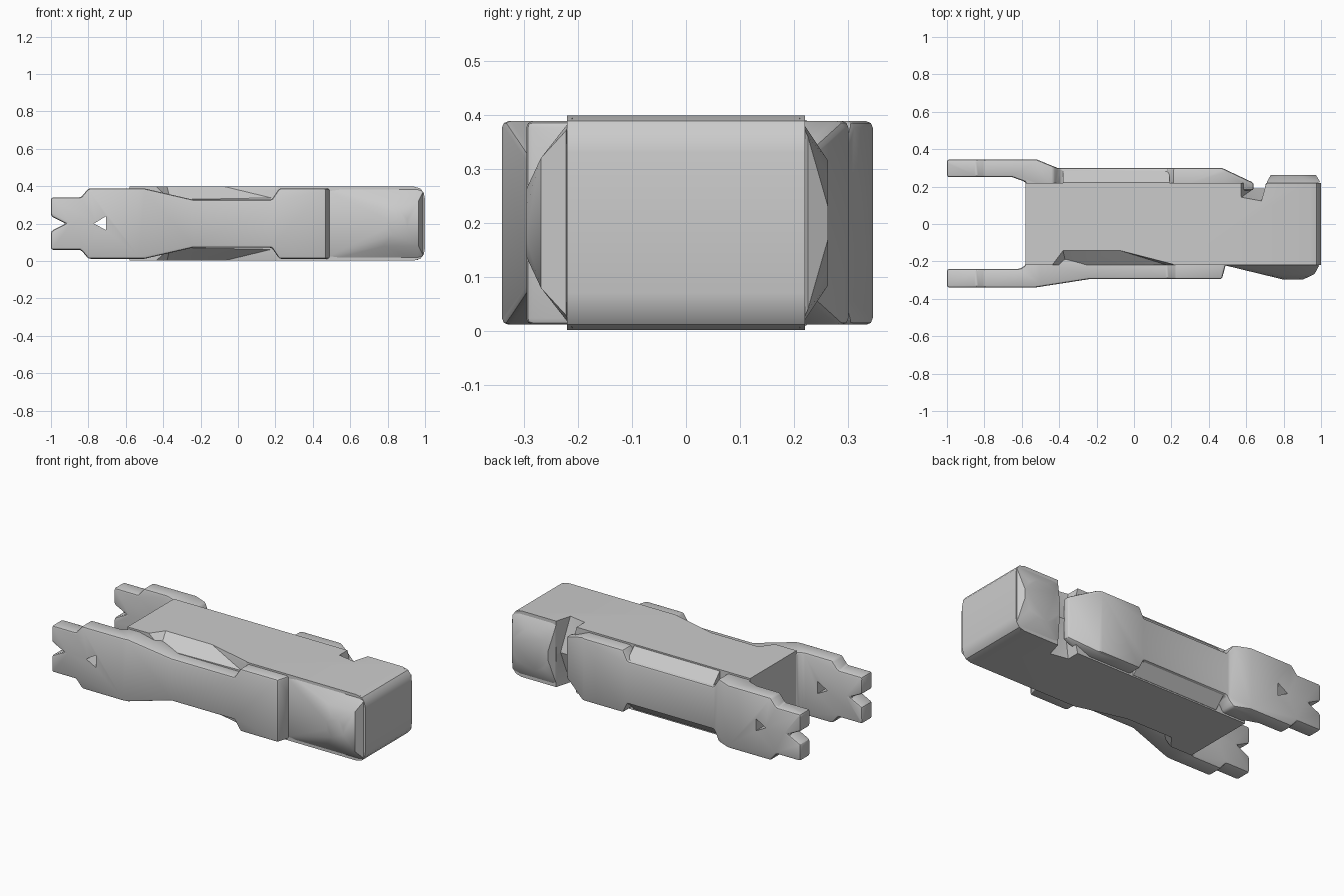
import bpy, bmesh
from mathutils import Vector

old = bpy.data.objects.get("Cube")
if old:
    bpy.data.objects.remove(old, do_unlink=True)

grey = bpy.data.materials.new("plain grey")
grey.use_nodes = True
COLOUR = (0.6, 0.6, 0.6, 1)
grey.diffuse_color = COLOUR
grey.node_tree.nodes["Principled BSDF"].inputs["Base Color"].default_value = COLOUR


def finish(bm, name):
    bmesh.ops.recalc_face_normals(bm, faces=bm.faces)
    mesh = bpy.data.meshes.new(name)
    bm.to_mesh(mesh)
    bm.free()
    mesh.materials.append(grey)
    obj = bpy.data.objects.new(name, mesh)
    bpy.context.collection.objects.link(obj)
    return obj


def prism(name, outline, axis, lo, hi):
    """Extrude a 2D outline along the given axis, from lo to hi."""
    bm = bmesh.new()
    def place(p):
        co = list(p)
        co.insert(axis, lo)
        return bm.verts.new(co)
    face = bm.faces.new([place(p) for p in outline])
    grown = bmesh.ops.extrude_face_region(bm, geom=[face])["geom"]
    move = Vector((0, 0, 0))
    move[axis] = hi - lo
    bmesh.ops.translate(bm, vec=move, verts=[v for v in grown if isinstance(v, bmesh.types.BMVert)])
    return finish(bm, name)


def hull(name, points):
    bm = bmesh.new()
    for p in points:
        bm.verts.new(p)
    bmesh.ops.convex_hull(bm, input=bm.verts)
    bmesh.ops.dissolve_limit(bm, angle_limit=0.02, verts=bm.verts, edges=bm.edges)
    return finish(bm, name)


def bake(obj):
    """Replace the mesh by its modified result."""
    graph = bpy.context.evaluated_depsgraph_get()
    mesh = bpy.data.meshes.new_from_object(obj.evaluated_get(graph))
    obj.modifiers.clear()
    obj.data = mesh


def combine(obj, other, operation):
    mod = obj.modifiers.new("combine", "BOOLEAN")
    mod.operation, mod.solver, mod.object = operation, "EXACT", other
    bake(obj)
    bpy.data.objects.remove(other, do_unlink=True)


def soften(obj, width):
    mod = obj.modifiers.new("soft edges", "BEVEL")
    mod.width, mod.segments, mod.limit_method = width, 2, "ANGLE"
    mod.angle_limit = 0.5
    bake(obj)


def mirrored(half):
    """Complete an upper (x, z) outline with its lower mirror image."""
    return half + [(x, 0.4 - z) for x, z in reversed(half) if z != 0.2]


# Central body with a rounded head end
body = prism("body", mirrored([(-0.58, 0.398), (0.94, 0.398), (0.975, 0.388),
                               (0.993, 0.365), (1, 0.33)]), 1, -0.22, 0.22)

# Sloping recesses along the front edges, above and below
for flip in (False, True):
    z = lambda v: 0.4 - v if flip else v
    combine(body, hull("recess_cutter", [
        (-0.44, -0.22, z(0.4)), (-0.38, -0.14, z(0.4)), (-0.08, -0.14, z(0.4)),
        (0.21, -0.215, z(0.4)), (0.21, -0.23, z(0.33)), (-0.36, -0.23, z(0.32)),
        (-0.36, -0.23, z(0.45)), (0.21, -0.23, z(0.45)),
        (-0.38, -0.14, z(0.45)), (-0.08, -0.14, z(0.45))]), "DIFFERENCE")

# Side plates: front silhouette intersected with plan outline
front_plan = [(-1, -0.34), (-0.53, -0.34), (-0.24, -0.295), (0.47, -0.295), (0.49, -0.22),
              (0.49, -0.18), (-0.57, -0.18), (-0.58, -0.22), (-0.61, -0.24), (-1, -0.24)]
back_plan = [(-1, 0.345), (-0.52, 0.345), (-0.41, 0.30), (0.47, 0.30), (0.64, 0.22),
             (0.64, 0.18), (-0.57, 0.18), (-0.58, 0.225), (-0.65, 0.25), (-1, 0.25)]
prong = [(-0.92, 0.2), (-1, 0.24), (-1, 0.34), (-0.84, 0.34), (-0.8, 0.388)]
front_side = prong + [(-0.5, 0.388), (-0.24, 0.328), (0.18, 0.328), (0.22, 0.388), (0.49, 0.388)]
back_side = prong + [(-0.43, 0.388), (-0.39, 0.328), (0.18, 0.328), (0.21, 0.388),
                     (0.49, 0.388), (0.65, 0.32)]
for name, plan, side in (("front_plate", front_plan, front_side),
                         ("back_plate", back_plan, back_side)):
    plate = prism(name, mirrored(side), 1, -0.5, 0.5)
    combine(plate, prism("plan_cutter", plan, 2, -0.1, 0.5), "INTERSECT")
    soften(plate, 0.012)
    combine(plate, prism("hole_cutter", [(-0.77, 0.2), (-0.705, 0.24), (-0.705, 0.165)],
                         1, -0.5, 0.5), "DIFFERENCE")

# Sloped ledges in the back recess
ledge = prism("back_ledge", [(0.2, 0.39), (0.222, 0.39), (0.29, 0.32),
                             (0.29, 0.08), (0.222, 0.01), (0.2, 0.01)], 0, -0.38, 0.19)

# Neck notch behind the head, deeper at top and bottom
neck = [(0.66, 0.2), (0.71, 0.2)]
for edge in (0.41, -0.01):
    cutter = hull("neck_cutter", [(x, y, z) for x, y, z in (
        (0.64, 0.19, 0.2), (0.7, 0.19, 0.2), (0.62, 0.3, 0.2), (0.72, 0.3, 0.2),
        (0.57, 0.14, edge), (0.68, 0.12, edge), (0.57, 0.3, edge), (0.73, 0.3, edge))])
    combine(body, cutter, "DIFFERENCE")


# Faceted bulges on both sides of the head
def ring(x, y, rx, rz, n=8):
    from math import cos, sin, pi
    return [(x + rx * cos(pi * (2 * i + 1) / n), y, 0.2 + rz * sin(pi * (2 * i + 1) / n))
            for i in range(n)]


def rect(x0, x1, y, h):
    return [(x, y, 0.2 + s * h) for x in (x0, x1) for s in (-1, 1)]


hull("head_front", rect(0.49, 0.96, -0.21, 0.194) + rect(0.49, 0.99, -0.222, 0.17)
     + rect(0.78, 0.965, -0.268, 0.12) + ring(0.85, -0.296, 0.06, 0.065))
hull("head_back", rect(0.71, 0.96, 0.21, 0.194) + rect(0.71, 0.995, 0.225, 0.16)
     + ring(0.852, 0.262, 0.125, 0.12, 12))

# Smooth shading with sharp creases
parts = [o for o in bpy.context.collection.objects if o.type == "MESH" and grey.name in o.data.materials]
for o in bpy.context.selected_objects:
    o.select_set(False)
for o in parts:
    o.select_set(True)
bpy.context.view_layer.objects.active = parts[0]
bpy.ops.object.shade_smooth_by_angle(angle=0.5)
